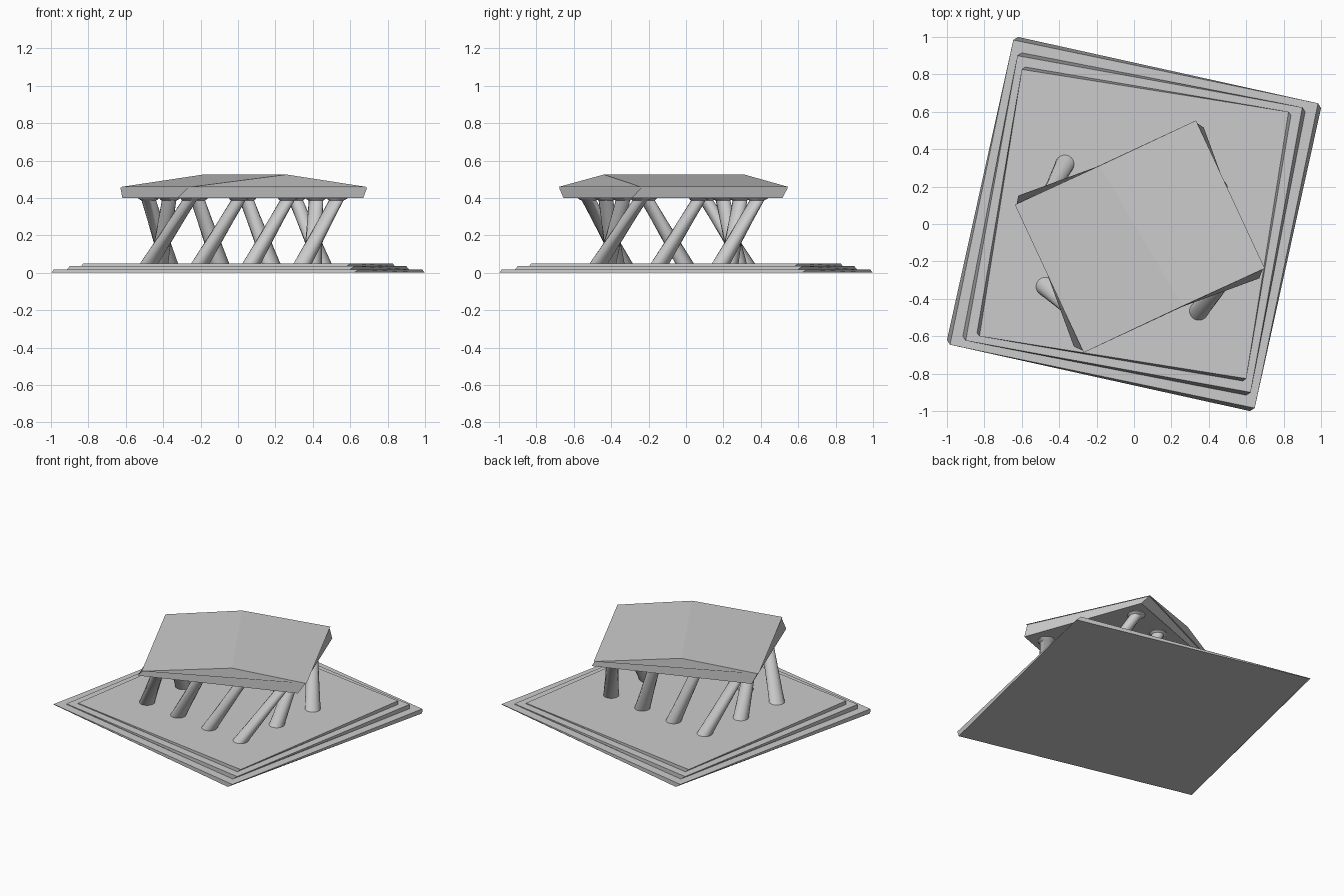
import bpy, bmesh, math

if "Cube" in bpy.data.objects:
    bpy.data.objects.remove(bpy.data.objects["Cube"])

stone = bpy.data.materials.new("grey stone")
stone.diffuse_color = (0.6, 0.6, 0.6, 1)
stone.use_nodes = True
stone.node_tree.nodes["Principled BSDF"].inputs["Base Color"].default_value = stone.diffuse_color

OFF_Y = -0.074          # temple sits forward of the twist axis


def twist(x, y, z):
    """Rotate a point about z by an angle that grows with height."""
    a = math.radians(-13.2 + 83.5 * z)
    return (x * math.cos(a) - y * math.sin(a),
            x * math.sin(a) + y * math.cos(a), z)


def make(name, verts, faces, smooth=False):
    mesh = bpy.data.meshes.new(name)
    mesh.from_pydata([twist(*v) for v in verts], [], faces)
    bm = bmesh.new()
    bm.from_mesh(mesh)
    bmesh.ops.recalc_face_normals(bm, faces=bm.faces)
    bm.to_mesh(mesh)
    bm.free()
    ob = bpy.data.objects.new(name, mesh)
    bpy.context.collection.objects.link(ob)
    mesh.materials.append(stone)
    if smooth:
        bpy.ops.object.select_all(action='DESELECT')
        ob.select_set(True)
        bpy.context.view_layer.objects.active = ob
        bpy.ops.object.shade_smooth_by_angle(angle=math.radians(35))
    return ob


def slab(name, hx, hy, z0, z1, cy=0.0):
    ring = [(-hx, cy - hy), (hx, cy - hy), (hx, cy + hy), (-hx, cy + hy)]
    verts = [(x, y, z) for z in (z0, z1) for x, y in ring]
    faces = [(3, 2, 1, 0), (4, 5, 6, 7)]
    faces += [(i, (i + 1) % 4, 4 + (i + 1) % 4, 4 + i) for i in range(4)]
    return make(name, verts, faces)


def column(name, cx, cy, n=20):
    # shaft tapering upward, flaring into a small capital
    profile = [(0.05, 0.05), (0.039, 0.386), (0.055, 0.396), (0.055, 0.402)]
    verts, faces = [], []
    for r, z in profile:
        for i in range(n):
            t = 2 * math.pi * i / n
            verts.append((cx + r * math.cos(t), cy + r * math.sin(t), z))
    for k in range(len(profile) - 1):
        for i in range(n):
            j = (i + 1) % n
            faces.append((k * n + i, k * n + j, (k + 1) * n + j, (k + 1) * n + i))
    faces.append(tuple(range(n))[::-1])
    faces.append(tuple(range((len(profile) - 1) * n, len(profile) * n)))
    return make(name, verts, faces, smooth=True)


# three square steps
slab("lower_step", 0.832, 0.832, 0.0, 0.0175)
slab("middle_step", 0.774, 0.774, 0.0175, 0.035)
slab("upper_step", 0.722, 0.722, 0.035, 0.05)

# ring of columns: four across, three deep
for i in range(4):
    for j in range(3):
        if j == 1 and i in (1, 2):
            continue
        column(f"column_{i}_{j}", (i - 1.5) * 0.277, OFF_Y + (j - 1) * 0.331)

# beam slab over the columns
slab("entablature", 0.528, 0.430, 0.40, 0.456, OFF_Y)

# gabled roof, ridge running front to back
hx, hy = 0.534, 0.436
roof = [(x, OFF_Y + s * hy, z) for s in (-1, 1)
        for x, z in ((-hx, 0.457), (hx, 0.457), (0, 0.525))]
make("gable_roof", roof,
     [(0, 1, 2), (3, 5, 4), (0, 3, 4, 1), (1, 4, 5, 2), (0, 2, 5, 3)])
